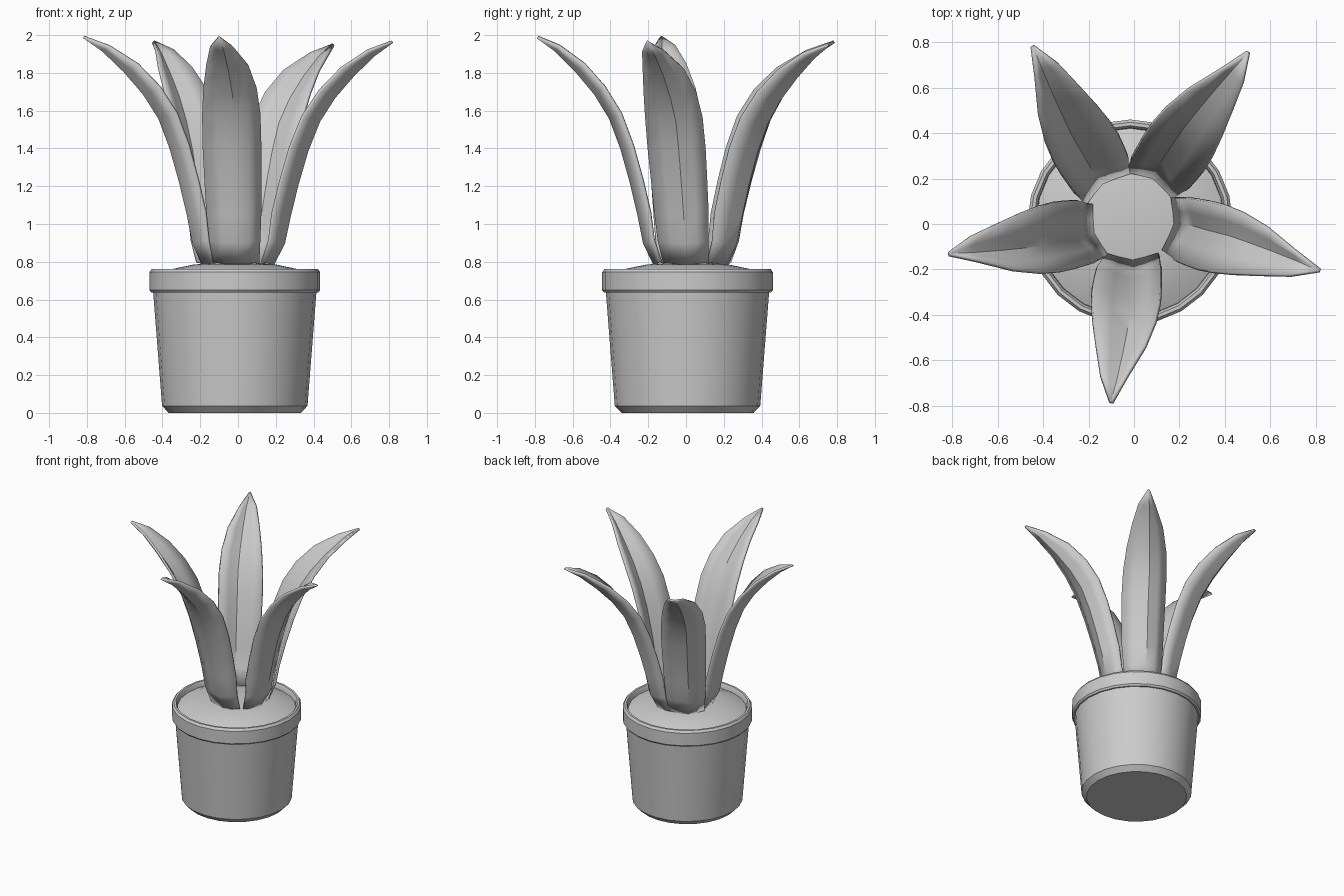
import bpy, bmesh, math
from mathutils import Vector, Matrix

if "Cube" in bpy.data.objects:
    bpy.data.objects.remove(bpy.data.objects["Cube"])

CX, CY = -0.017, 0.008


def finish(name, bm, angle=30):
    bmesh.ops.remove_doubles(bm, verts=bm.verts, dist=1e-5)
    bmesh.ops.recalc_face_normals(bm, faces=bm.faces)
    me = bpy.data.meshes.new(name)
    bm.to_mesh(me)
    bm.free()
    ob = bpy.data.objects.new(name, me)
    bpy.context.collection.objects.link(ob)
    bpy.ops.object.select_all(action='DESELECT')
    ob.select_set(True)
    bpy.context.view_layer.objects.active = ob
    bpy.ops.object.shade_smooth_by_angle(angle=math.radians(angle))
    return ob


def lathe(name, profile, sides=24):
    """Revolve (radius, z) points about the pot axis."""
    bm = bmesh.new()
    rings = []
    for r, z in profile:
        rings.append([bm.verts.new((CX + r * math.cos(math.tau * i / sides),
                                    CY + r * math.sin(math.tau * i / sides), z))
                      for i in range(sides)])
    for a, b in zip(rings, rings[1:]):
        for i in range(sides):
            j = (i + 1) % sides
            bm.faces.new((a[i], a[j], b[j], b[i]))
    # close the ends that are left as rings
    bm.faces.new(rings[0])
    bm.faces.new(rings[-1])
    return finish(name, bm)


# Pot: bevelled foot, tapered wall, overhanging rim, inside floor under the soil
lathe("pot", [(0.35, 0), (0.385, 0.037), (0.432, 0.637), (0.442, 0.637),
              (0.452, 0.65), (0.452, 0.745), (0.44, 0.762), (0.425, 0.762),
              (0.415, 0.745), (0.41, 0.66)])

# Soil: shallow dome
lathe("soil", [(0.415, 0.68), (0.413, 0.725), (0.33, 0.762), (0.22, 0.785),
               (0.10, 0.795), (0.03, 0.797)])

# Leaf stations: keel y, keel z, left x, keel x, right x, channel depth
LEAF = [(-.165, .785, -.13, -.005, .11, .035),
        (-.22, .90, -.15, 0, .115, .05),
        (-.25, 1.05, -.165, 0, .12, .06),
        (-.29, 1.22, -.175, -.005, .12, .06),
        (-.34, 1.40, -.185, -.01, .12, .06),
        (-.40, 1.56, -.187, -.015, .115, .06),
        (-.48, 1.69, -.18, -.03, .095, .06),
        (-.58, 1.81, -.165, -.05, .05, .055),
        (-.69, 1.92, -.145, -.075, -.03, .03),
        (-.785, 1.99, -.105, -.10, -.095, 0)]
LEAF_BASE, LEAF_TIP = Vector((-.01, -.13)), Vector((-.10, -.785))


def leaf(name, base, tip, tip_z):
    base, tip = Vector(base), Vector(tip)
    d0, d1 = LEAF_TIP - LEAF_BASE, tip - base
    turn = Matrix.Rotation(math.atan2(d1.y, d1.x) - math.atan2(d0.y, d0.x), 2)
    stretch = d1.length / d0.length
    lift = (tip_z - .785) / (1.99 - .785)
    bm = bmesh.new()
    rows = []
    for i, (y, z, xl, xm, xr, depth) in enumerate(LEAF):
        a, b = LEAF[max(i - 1, 0)], LEAF[min(i + 1, len(LEAF) - 1)]
        t = Vector((b[0] - a[0], b[1] - a[1])).normalized()
        row = []
        for k in (-1, -.5, 0, .5, 1):
            x = xm + (xr - xm) * k if k > 0 else xm + (xm - xl) * k
            h = depth * abs(k) ** 1.2
            p = Vector((x, y + t.y * h)) - LEAF_BASE
            p.y *= stretch
            q = base + turn @ p
            row.append(bm.verts.new((q.x, q.y, .785 + (z - t.x * h - .785) * lift)))
        rows.append(row)
    for a, b in zip(rows, rows[1:]):
        for i in range(4):
            bm.faces.new((a[i], a[i + 1], b[i + 1], b[i]))
    ob = finish(name, bm, 40)
    mod = ob.modifiers.new("thickness", 'SOLIDIFY')
    mod.thickness = 0.016
    mod.offset = 0


# Five leaves: base centre, tip position, tip height
leaf("front_leaf", (-.01, -.13), (-.10, -.785), 1.99)
leaf("right_leaf", (.145, 0), (.815, -.21), 1.965)
leaf("back_right_leaf", (.07, .17), (.51, .75), 1.95)
leaf("back_left_leaf", (-.115, .155), (-.44, .785), 1.965)
leaf("left_leaf", (-.15, -.025), (-.815, -.13), 1.99)
